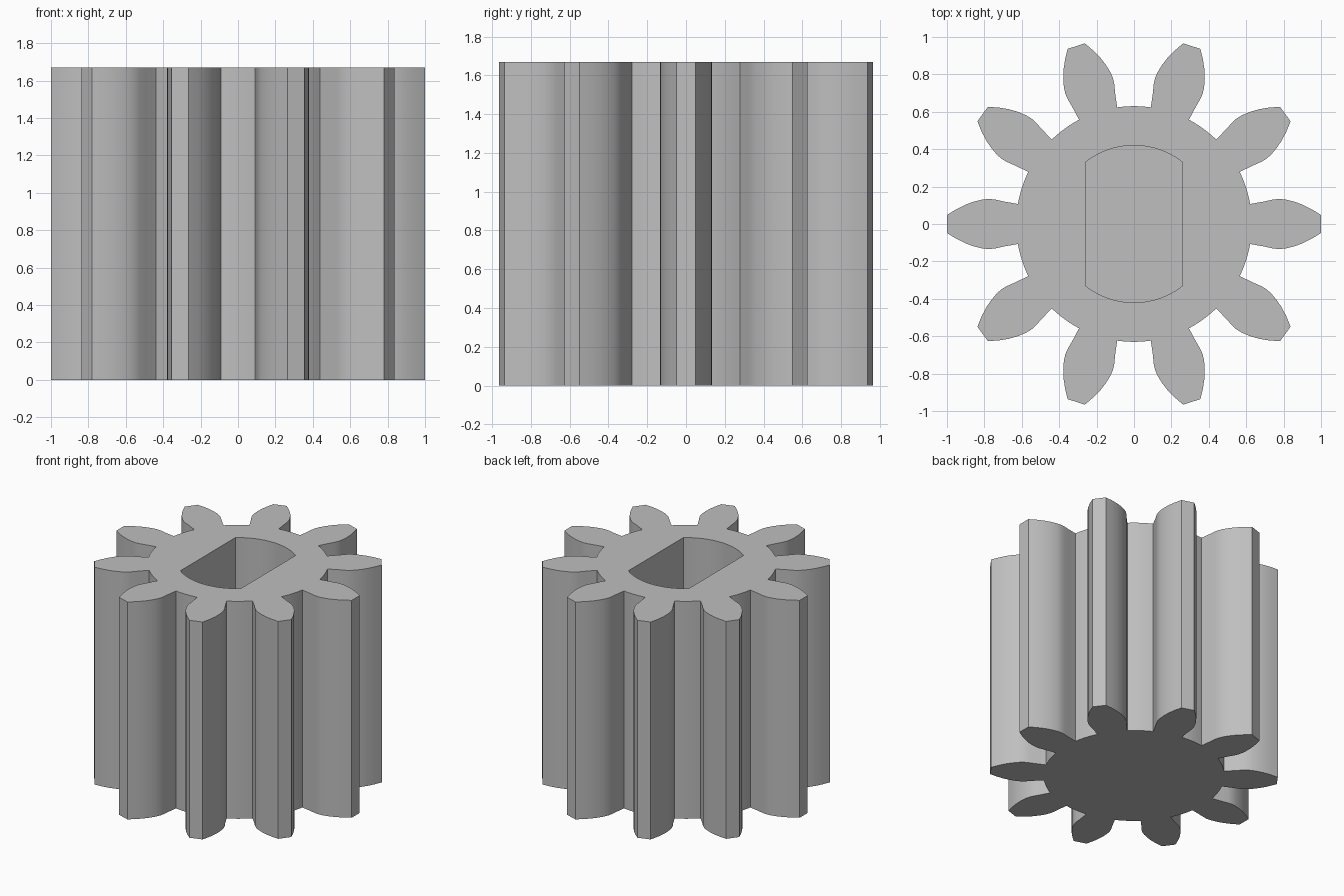
import bpy, bmesh, math
from mathutils import Matrix

if "Cube" in bpy.data.objects:
    bpy.data.objects.remove(bpy.data.objects["Cube"])

TEETH, HEIGHT, ROOT_R = 10, 1.67, 0.63
BORE_R, BORE_HALF_W, BORE_DEPTH = 0.42, 0.256, 1.17

grey = bpy.data.materials.new("grey plastic")
grey.diffuse_color = (0.52, 0.52, 0.52, 1)
grey.use_nodes = True
grey.node_tree.nodes["Principled BSDF"].inputs["Base Color"].default_value = grey.diffuse_color


def prism(name, outline, z0, z1):
    """Solid extruded from a flat outline."""
    bm = bmesh.new()
    face = bm.faces.new([bm.verts.new((x, y, z0)) for x, y in outline])
    top = bmesh.ops.extrude_face_region(bm, geom=[face])["geom"]
    bmesh.ops.translate(bm, vec=(0, 0, z1 - z0),
                        verts=[g for g in top if isinstance(g, bmesh.types.BMVert)])
    bmesh.ops.recalc_face_normals(bm, faces=bm.faces)
    mesh = bpy.data.meshes.new(name)
    bm.to_mesh(mesh)
    bm.free()
    mesh.materials.append(grey)
    obj = bpy.data.objects.new(name, mesh)
    bpy.context.collection.objects.link(obj)
    return obj


def arc(radius, a0, a1, steps):
    return [(radius * math.cos(a0 + (a1 - a0) * i / steps),
             radius * math.sin(a0 + (a1 - a0) * i / steps)) for i in range(steps + 1)]


# Tooth flank from root to tip, mirrored, then repeated around the hub
flank = [(0.621, 0.107), (0.70, 0.121), (0.745, 0.131), (0.775, 0.134), (0.81, 0.131),
         (0.855, 0.120), (0.90, 0.104), (0.95, 0.079), (1.0, 0.048)]
pitch = 2 * math.pi / TEETH
root_a = math.atan2(flank[0][1], flank[0][0])
valley = arc(ROOT_R, root_a, pitch - root_a, 6)[1:-1]
tooth = [(x, -y) for x, y in flank] + flank[::-1] + valley
outline = []
for i in range(TEETH):
    c, s = math.cos(i * pitch), math.sin(i * pitch)
    outline += [(x * c - y * s, x * s + y * c) for x, y in tooth]
gear = prism("pinion_gear", outline, 0, HEIGHT)

# Blind shaft socket with two flat sides
corner = math.acos(BORE_HALF_W / BORE_R)
bore = arc(BORE_R, corner, math.pi - corner, 24)
bore += [(-x, -y) for x, y in bore]
cutter = prism("shaft_socket_cutter", bore, HEIGHT - BORE_DEPTH, HEIGHT + 0.2)
cutter.hide_render = True

cut = gear.modifiers.new("shaft socket", 'BOOLEAN')
cut.operation = 'DIFFERENCE'
cut.solver = 'EXACT'
cut.object = cutter
bpy.context.view_layer.objects.active = gear
gear.select_set(True)
cutter.select_set(False)
bpy.ops.object.modifier_apply(modifier=cut.name)
bpy.data.objects.remove(cutter, do_unlink=True)
bpy.ops.object.shade_smooth_by_angle(angle=math.radians(25))
